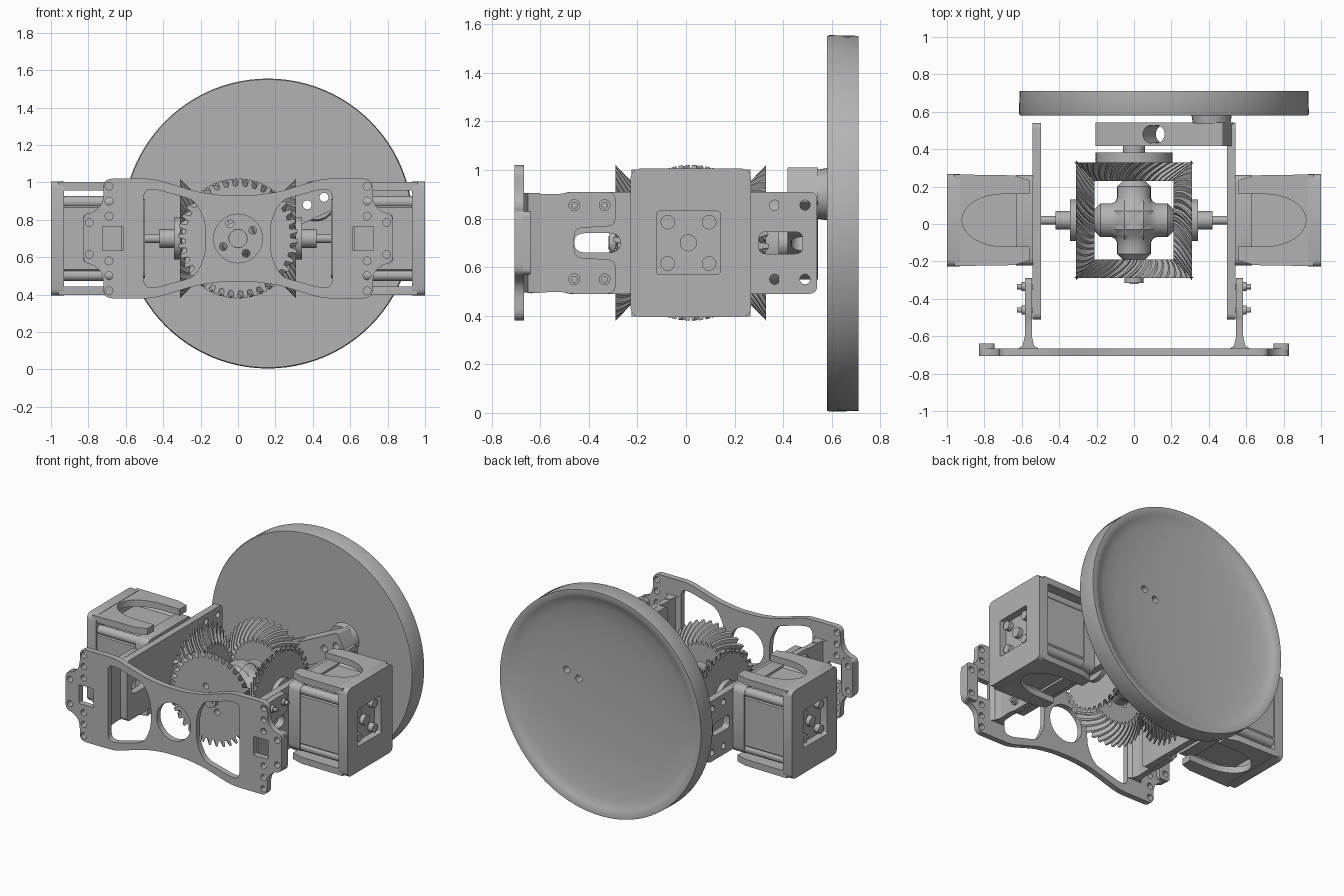
import bpy, bmesh, math
from mathutils import Matrix, Vector, Euler

if "Cube" in bpy.data.objects:
    bpy.data.objects.remove(bpy.data.objects["Cube"])

H = math.pi / 2
MID_Y, MID_Z = 0.02, 0.70
# Local z of a part is sent along the named axis
TURN = {"x": Euler((H, 0, H)), "y": Euler((H, 0, 0)), "z": Euler((0, 0, 0))}

grey = bpy.data.materials.new("plain grey")
grey.use_nodes = True
grey.diffuse_color = (0.45, 0.45, 0.45, 1)
grey.node_tree.nodes["Principled BSDF"].inputs["Base Color"].default_value = grey.diffuse_color


def finish(name, bm, matrix=None):
    """Turn a bmesh into a shaded, coloured object."""
    if matrix:
        bm.transform(matrix)
    bmesh.ops.recalc_face_normals(bm, faces=bm.faces)
    me = bpy.data.meshes.new(name)
    bm.to_mesh(me)
    bm.free()
    me.shade_smooth()
    me.set_sharp_from_angle(angle=0.6)
    me.materials.append(grey)
    ob = bpy.data.objects.new(name, me)
    bpy.context.collection.objects.link(ob)
    return ob


def place(axis, at):
    return Matrix.Translation(at) @ TURN[axis].to_matrix().to_4x4()


def cyl(name, axis, at, r, length, r2=None, n=32):
    bm = bmesh.new()
    bmesh.ops.create_cone(bm, cap_ends=True, segments=n, radius1=r,
                          radius2=r if r2 is None else r2, depth=length)
    return finish(name, bm, place(axis, at))


def box(name, at, size, bevel=0.0, seg=3):
    bm = bmesh.new()
    bmesh.ops.create_cube(bm, size=1)
    bm.transform(Matrix.Diagonal((*size, 1)))
    if bevel:
        edges = [e for e in bm.edges
                 if abs((e.verts[0].co - e.verts[1].co).normalized().x) > 0.9]
        bmesh.ops.bevel(bm, geom=edges, offset=bevel, segments=seg, profile=0.5, affect="EDGES")
    return finish(name, bm, Matrix.Translation(at))


def circle(x, y, r, n=24):
    return [(x + r * math.cos(i * 4 * H / n), y + r * math.sin(i * 4 * H / n)) for i in range(n)]


def rounded(points, r, n=6):
    """Round the corners of a polygon."""
    out = []
    pts = [Vector(p) for p in points]
    for i, p in enumerate(pts):
        a, b = pts[i - 1] - p, pts[(i + 1) % len(pts)] - p
        a = p + a.normalized() * min(r, a.length * 0.49)
        b = p + b.normalized() * min(r, b.length * 0.49)
        for k in range(n + 1):
            t = k / n
            out.append(tuple(a * (1 - t) ** 2 + p * 2 * t * (1 - t) + b * t * t))
    return out


def rect(x0, x1, y0, y1, r):
    return rounded([(x0, y0), (x1, y0), (x1, y1), (x0, y1)], r)


def plate(name, axis, offset, thick, outline, holes=()):
    """Filled outline with holes, extruded along an axis."""
    cu = bpy.data.curves.new(name, "CURVE")
    cu.dimensions, cu.fill_mode, cu.extrude = "2D", "BOTH", thick / 2
    for loop in [outline, *holes]:
        sp = cu.splines.new("POLY")
        sp.points.add(len(loop) - 1)
        for pt, (x, y) in zip(sp.points, loop):
            pt.co = (x, y, 0, 1)
        sp.use_cyclic_u = True
    tmp = bpy.data.objects.new(name, cu)
    me = bpy.data.meshes.new_from_object(tmp)
    bm = bmesh.new()
    bm.from_mesh(me)
    bmesh.ops.remove_doubles(bm, verts=bm.verts, dist=1e-5)
    bpy.data.objects.remove(tmp)
    bpy.data.curves.remove(cu)
    bpy.data.meshes.remove(me)
    at = {"x": (offset, 0, 0), "y": (0, offset, 0), "z": (0, 0, offset)}[axis]
    return finish(name, bm, place(axis, at))


def cut(ob, cutter):
    mod = ob.modifiers.new("cut", "BOOLEAN")
    mod.operation, mod.object, mod.solver = "DIFFERENCE", cutter, "EXACT"
    bpy.context.view_layer.objects.active = ob
    bpy.ops.object.modifier_apply(modifier=mod.name)
    bpy.data.objects.remove(cutter)
    ob.data.set_sharp_from_angle(angle=0.6)


def lathe(name, profile, matrix, n=96):
    """Spin (radius, height) points about local z."""
    bm = bmesh.new()
    vs = [bm.verts.new((r, 0, h)) for r, h in profile]
    es = [bm.edges.new(p) for p in zip(vs, vs[1:])]
    bmesh.ops.spin(bm, geom=vs + es, cent=(0, 0, 0), axis=(0, 0, 1), angle=4 * H, steps=n)
    bmesh.ops.remove_doubles(bm, verts=bm.verts, dist=1e-5)
    return finish(name, bm, matrix)


def bevel_gear(name, direction, teeth=36):
    """Spiral bevel gear whose cone points at the middle of the cage."""
    bm = bmesh.new()
    n = teeth * 4
    rings = [(0.05, 0.05, 0.31, 0.36)]
    for k in range(6):
        t = k / 5
        d = 0.31 - 0.1 * t
        rings.append((d * 0.91, d * 1.035, d, 0.36 * (1 - t) ** 1.3))
    rings.append((0.05, 0.05, 0.21, 0))
    loops = []
    for root, tip, d, twist in rings:
        loop = []
        for i in range(n):
            a = (i // 4 + (0, 0.4, 0.55, 0.85)[i % 4]) * 4 * H / teeth + twist
            r = tip if i % 4 in (2, 3) else root
            loop.append(bm.verts.new((r * math.cos(a), r * math.sin(a), d)))
        loops.append(loop)
    for a, b in zip(loops, loops[1:] + loops[:1]):
        for i in range(n):
            j = (i + 1) % n
            bm.faces.new((a[i], a[j], b[j], b[i]))
    turn = Vector((0, 0, 1)).rotation_difference(Vector(direction)).to_matrix().to_4x4()
    return finish(name, bm, Matrix.Translation((0, MID_Y, MID_Z)) @ turn)


# Four meshing gears and the cross shaft inside them
for name, d in (("left_gear", (1, 0, 0)), ("right_gear", (-1, 0, 0)),
                ("back_gear", (0, 1, 0)), ("front_gear", (0, -1, 0))):
    gear = bevel_gear(name, d)
    if name == "front_gear":
        for x, z in circle(0, MID_Z, 0.09, 4):
            c, s = math.cos(0.5), math.sin(0.5)
            x, z = x * c - (z - MID_Z) * s, MID_Z + x * s + (z - MID_Z) * c
            cut(gear, cyl("hole_cutter", "y", (x, -0.25, z), 0.021, 0.3, n=16))
cross = [(0, -0.21), (0.06, -0.21), (0.09, -0.18), (0.09, -0.12), (0.105, -0.09), (0.135, -0.05),
         (0.135, 0.05), (0.105, 0.09), (0.09, 0.12), (0.09, 0.18), (0.06, 0.21), (0, 0.21)]
for axis in "xy":
    lathe("cross_shaft_" + axis, cross, place(axis, (0, MID_Y, MID_Z)), 32)
cyl("front_shaft", "y", (0, -0.25, MID_Z), 0.05, 0.13)
cyl("front_shaft_bolt", "y", (0, -0.31, MID_Z), 0.028, 0.02, n=6)
cyl("back_flange", "y", (0, 0.355, MID_Z), 0.205, 0.055, n=48)
cyl("back_hub", "y", (0, 0.40, MID_Z), 0.06, 0.05)

# Crank arm from the back gear to the wheel
ang = 0.445
u, v = Vector((math.cos(ang), math.sin(ang))), Vector((-math.sin(ang), math.cos(ang)))
mid = Vector((0.165, 0.78))
corners = [mid + u * a + v * b for a, b in ((-.377, -.08), (.377, -.08), (.377, .08), (-.377, .08))]
pins = [(0.37, 0.88), (0.46, 0.92)]
arm = plate("crank_arm", "y", 0.48, 0.125, rounded(corners, 0.012, 3),
            [circle(x, z, 0.024) for x, z in pins])
for k in (-0.045, -0.01):
    bore = cyl("arm_cutter", "z", (0, 0, 0), 0.047, 0.4)
    p = mid + u * k
    bore.data.transform(Matrix.Translation((p.x, 0.48, p.y)) @ Matrix.Rotation(-ang, 4, "Y"))
    cut(arm, bore)

# Dished wheel and its boss
boss = cyl("wheel_boss", "y", (0.415, 0.565, 0.90), 0.11, 0.06, r2=0.10)
rim = [(0, 0.58), (0.77, 0.58), (0.775, 0.59), (0.772, 0.71), (0.735, 0.71), (0.72, 0.70),
       (0.66, 0.682), (0.55, 0.666), (0.38, 0.653), (0.18, 0.645), (0, 0.643)]
wheel = lathe("wheel", [(r, -h) for r, h in rim], place("y", (0.16, 0, 0.78)))
for x, z in pins:
    for ob in (boss, wheel):
        cut(ob, cyl("pin_cutter", "y", (x, 0.6, z), 0.024, 0.4))

# Front plate with windows and bolt holes
quarter = [(0.08, 0.23), (0.22, 0.25), (0.45, 0.32), (0.72, 0.32), (0.72, 0.19), (0.77, 0.14), (0.83, 0.13)]
side = [(x, MID_Z + h) for x, h in quarter] + [(x, MID_Z - h) for x, h in reversed(quarter)]
outline = rounded(side + [(-x, z) for x, z in reversed(side)], 0.05)
holes = [circle(0, MID_Z, 0.13, 40)]
bolts = [(0.69, h) for h in (0.28, 0.20, 0.12)] + [(0.795, 0.085)]
window = [(0.505, 0.255), (0.45, 0.265), (0.23, 0.205), (0.175, 0.09)]
window = [(x, MID_Z + h) for x, h in window] + [(x, MID_Z - h) for x, h in reversed(window)]
for s in (1, -1):
    holes.append(rounded([(x * s, z) for x, z in window], 0.05))
    holes.append(rect(*sorted((0.615 * s, 0.725 * s)), 0.635, 0.765, 0.006))
    holes += [circle(x * s, MID_Z + h * k, 0.021, 16) for x, h in bolts for k in (1, -1)]
plate("front_plate", "y", -0.686, 0.04, outline, holes)

for s, tag in ((1, "left_"), (-1, "right_")):
    # Thick ends of the front plate
    plate(tag + "ear", "y", -0.655, 0.03, rect(*sorted((0.745 * s, 0.83 * s)), 0.57, 0.83, 0.025),
          [circle(0.795 * s, MID_Z + h, 0.021, 16) for h in (0.085, -0.085)])

    # Side plate carrying the motor
    slots = [rect(0.30, 0.48, 0.655, 0.745, 0.03), rect(-0.46, -0.27, 0.66, 0.74, 0.05)]
    slots += [circle(y, z, 0.021, 16) for y in (0.365, 0.49) for z in (0.55, 0.855)]
    plate(tag + "side_plate", "x", 0.52 * s, 0.048, rect(-0.51, 0.54, 0.49, 0.91, 0.035), slots)

    # Forked bracket joining it to the front plate, with flared foot and bolts
    fork = [(-0.67, 0.49), (-0.52, 0.50), (-0.48, 0.49), (-0.29, 0.49), (-0.29, 0.63), (-0.46, 0.64),
            (-0.46, 0.76), (-0.29, 0.77), (-0.29, 0.91), (-0.48, 0.91), (-0.52, 0.90), (-0.67, 0.90)]
    plate(tag + "bracket", "x", 0.565 * s, 0.038, rounded(fork, 0.035))
    foot = [(0.505, -0.67), (0.535, -0.65), (0.546, -0.60), (0.584, -0.60), (0.595, -0.65), (0.625, -0.67)]
    plate(tag + "bracket_foot", "z", MID_Z, 0.41, [(x * s, y) for x, y in foot])
    for y in (-0.46, -0.335):
        for z in (0.55, 0.855):
            cyl(tag + "bolt", "x", (0.58 * s, y, z), 0.014, 0.09, n=12)
            cyl(tag + "bolt_washer", "x", (0.592 * s, y, z), 0.024, 0.02, n=16)

    # Drive shaft, collar and gear hub
    cyl(tag + "shaft", "x", (0.40 * s, MID_Y, MID_Z), 0.024, 0.3)
    cyl(tag + "collar", "x", (0.36 * s, MID_Y, MID_Z), 0.05, 0.12)
    cyl(tag + "gear_hub", "x", (0.325 * s, MID_Y, MID_Z), 0.112, 0.035)

    # Motor body with end cap, cover arches and tie rods
    box(tag + "motor_body", (0.74 * s, MID_Y, MID_Z), (0.39, 0.47, 0.43), 0.05, 1)
    box(tag + "motor_flange", (0.585 * s, MID_Y, MID_Z), (0.09, 0.485, 0.46), 0.04)
    cap = box(tag + "motor_cap", (0.965 * s, MID_Y, MID_Z), (0.07, 0.495, 0.61), 0.035)
    cut(cap, box("cap_cutter", (0.99 * s, MID_Y - 0.01, MID_Z), (0.08, 0.26, 0.26), 0.01))
    cyl(tag + "motor_bearing", "x", (0.955 * s, MID_Y - 0.01, MID_Z), 0.035, 0.05)
    for z in (MID_Z - 0.085, MID_Z + 0.085):
        for y in (MID_Y - 0.095, MID_Y + 0.075):
            cyl(tag + "cap_screw", "x", (0.96 * s, y, z), 0.03, 0.05, n=16)
    arch = [(0.70 + 0.22 * math.cos(a), 0.14 * math.sin(a)) for a in (k * H / 8 for k in range(-8, 9))]
    arch = [(0.56, -0.14)] + arch + [(0.56, 0.14), (0.56, 0.215), (0.64, 0.24), (0.96, 0.245),
                                     (0.96, -0.245), (0.64, -0.24), (0.56, -0.215)]
    for k in (1, -1):
        plate(tag + "cover_arch", "z", MID_Z + 0.28 * k, 0.045, [(x * s, y + MID_Y) for x, y in arch])
        for j in (1, -1):
            cyl(tag + "tie_rod", "x", (0.75 * s, MID_Y + 0.205 * j, MID_Z + 0.195 * k), 0.032, 0.4, n=20)
